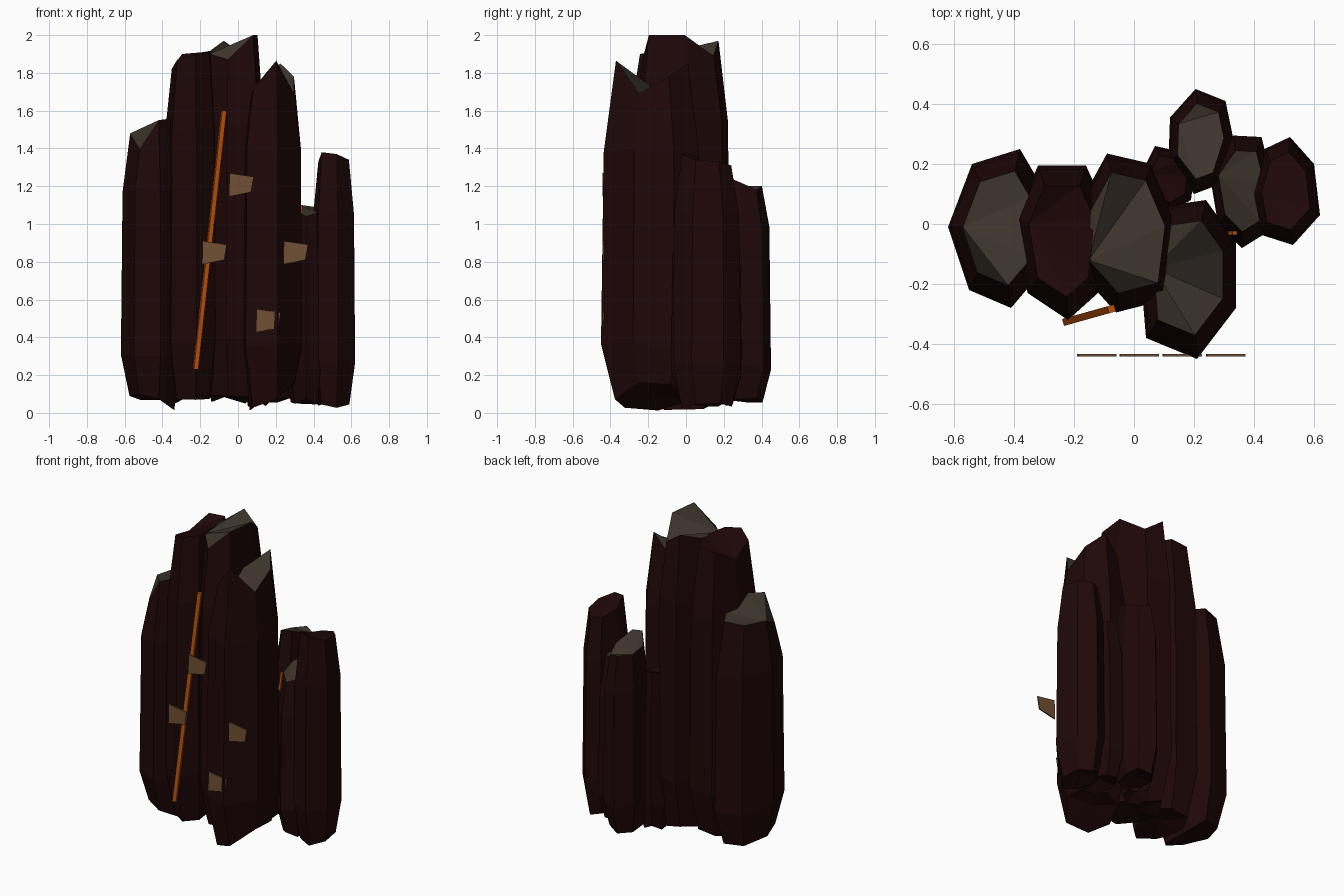
import bpy, bmesh, random
from mathutils import Vector

random.seed(4)
if "Cube" in bpy.data.objects:
    bpy.data.objects.remove(bpy.data.objects["Cube"], do_unlink=True)


def material(name, rgb):
    m = bpy.data.materials.new(name)
    m.use_nodes = True
    m.diffuse_color = (*rgb, 1)
    bsdf = next(n for n in m.node_tree.nodes if n.type == 'BSDF_PRINCIPLED')
    bsdf.inputs["Base Color"].default_value = (*rgb, 1)
    bsdf.inputs["Roughness"].default_value = 0.9
    return m


ROCK = material("dark red rock", (0.0135, 0.0022, 0.0022))
CAP = material("grey cap stone", (0.047, 0.035, 0.025))
CHIP = material("tan chip", (0.165, 0.080, 0.034))
EMBER = material("orange vein", (0.50, 0.085, 0.004))


def finish(bm, name, *mats):
    bmesh.ops.recalc_face_normals(bm, faces=bm.faces)
    me = bpy.data.meshes.new(name)
    bm.to_mesh(me)
    bm.free()
    for m in mats:
        me.materials.append(m)
    ob = bpy.data.objects.new(name, me)
    bpy.context.collection.objects.link(ob)
    return ob


def column(name, points, cap, base=0.05, tilt=0.0, top_scale=0.72):
    """Faceted pillar: points are (x, y, top z) around its widest outline,
    tilt is the slope of the foot along x."""
    n = len(points)
    cx, cy, h = (sum(p[i] for p in points) / n for i in range(3))
    bm = bmesh.new()
    rings = []
    for k, s in enumerate((0.74, 1.0, 0.95, top_scale)):
        ring = []
        for x, y, top in points:
            x, y = cx + (x - cx) * s, cy + (y - cy) * s
            z = (max(0.0, base + tilt * (x - cx) + random.uniform(-0.02, 0.025)),
                 0.2 * h + random.uniform(-0.02, 0.02),
                 0.79 * h + random.uniform(-0.02, 0.02), top)[k]
            ring.append(bm.verts.new((x, y, z)))
        rings.append(ring)
    for lo, hi in zip(rings, rings[1:]):
        for i in range(n):
            j = (i + 1) % n
            bm.faces.new((lo[i], lo[j], hi[j], hi[i]))
    # Fans close the foot and the broken top
    foot = bm.verts.new((cx, cy, base + 0.03))
    for i in range(n):
        bm.faces.new((rings[0][(i + 1) % n], rings[0][i], foot))
    top = rings[3]
    for i in range(1, n - 1):
        bm.faces.new((top[0], top[i], top[i + 1])).material_index = int(cap)
    return finish(bm, name, ROCK, CAP)


# Tall pillars
column("left_pillar", [(-.62, -.01, 1.48), (-.54, .20, 1.49), (-.38, .25, 1.50), (-.31, .13, 1.51),
                       (-.30, -.15, 1.56), (-.41, -.28, 1.55), (-.55, -.22, 1.40)], True, 0.06, -0.3)
column("inner_left_pillar", [(-.395, .02, 1.82), (-.32, .195, 1.90), (-.16, .195, 1.91), (-.09, .04, 1.92),
                             (-.12, -.23, 1.91), (-.22, -.32, 1.90), (-.355, -.23, 1.87)], False, 0.07, 0.25)
column("center_pillar", [(-.19, -.15, 1.90), (-.18, .07, 1.92), (-.09, .235, 1.97), (.06, .20, 1.89),
                         (.145, .0, 2.0), (.115, -.25, 2.0), (-.06, -.295, 1.87)], True, 0.07, 0, 0.76)
column("front_pillar", [(.02, -.14, 1.70), (.10, .06, 1.72), (.24, .08, 1.85), (.34, -.06, 1.78),
                        (.34, -.28, 1.69), (.21, -.45, 1.865), (.04, -.38, 1.71)], True, 0.075, 0.6)

# Short pillars
column("inner_rear_pillar", [(.03, .18, 1.05), (.07, .26, 1.06), (.16, .24, 1.05), (.20, .16, 1.02),
                             (.19, .08, 1.02), (.12, .04, 1.04), (.04, .09, 1.06)], False)
column("rear_pillar", [(.12, .355, 1.20), (.205, .45, 1.20), (.305, .41, 1.18), (.33, .29, 1.22),
                       (.28, .13, 1.27), (.20, .10, 1.27), (.115, .21, 1.22)], True, 0.06)
column("low_pillar", [(.25, .18, 1.09), (.33, .295, 1.10), (.425, .29, 1.09), (.46, .15, 1.08),
                      (.44, -.03, 1.06), (.36, -.08, 1.04), (.28, .0, 1.07)], True, 0.06)
column("right_pillar", [(.395, .10, 1.33), (.435, .25, 1.31), (.52, .29, 1.31), (.60, .20, 1.33),
                        (.62, .03, 1.34), (.53, -.07, 1.37), (.42, -.035, 1.38)], False, 0.045)


# Glowing veins
def rod(name, a, b, w):
    a, b = Vector(a), Vector(b)
    bm = bmesh.new()
    bmesh.ops.create_cube(bm, size=1)
    bmesh.ops.scale(bm, vec=(w, w, (b - a).length), verts=bm.verts)
    ob = finish(bm, name, EMBER)
    ob.location = (a + b) / 2
    ob.rotation_mode = 'QUATERNION'
    ob.rotation_quaternion = (b - a).to_track_quat('Z', 'Y')
    return ob


rod("front_vein", (-.225, -.325, .23), (-.075, -.283, 1.60), 0.024)
rod("side_vein", (.320, -.03, .98), (.336, -.03, 1.10), 0.014)

# Thin chips floating before the front: centre x and z
for k, (x, z) in enumerate([(.017, 1.207), (-.125, .848), (.305, .848), (.16, .488)]):
    bm = bmesh.new()
    corners = [(-.062, .062), (.066, .043), (.052, -.038), (-.065, -.062)]
    face = bm.faces.new([bm.verts.new((x + u, -.441, z + v)) for u, v in corners])
    out = bmesh.ops.extrude_face_region(bm, geom=[face])
    bmesh.ops.translate(bm, vec=(0, .008, 0),
                        verts=[g for g in out["geom"] if isinstance(g, bmesh.types.BMVert)])
    finish(bm, "chip_%d" % (k + 1), CHIP)
